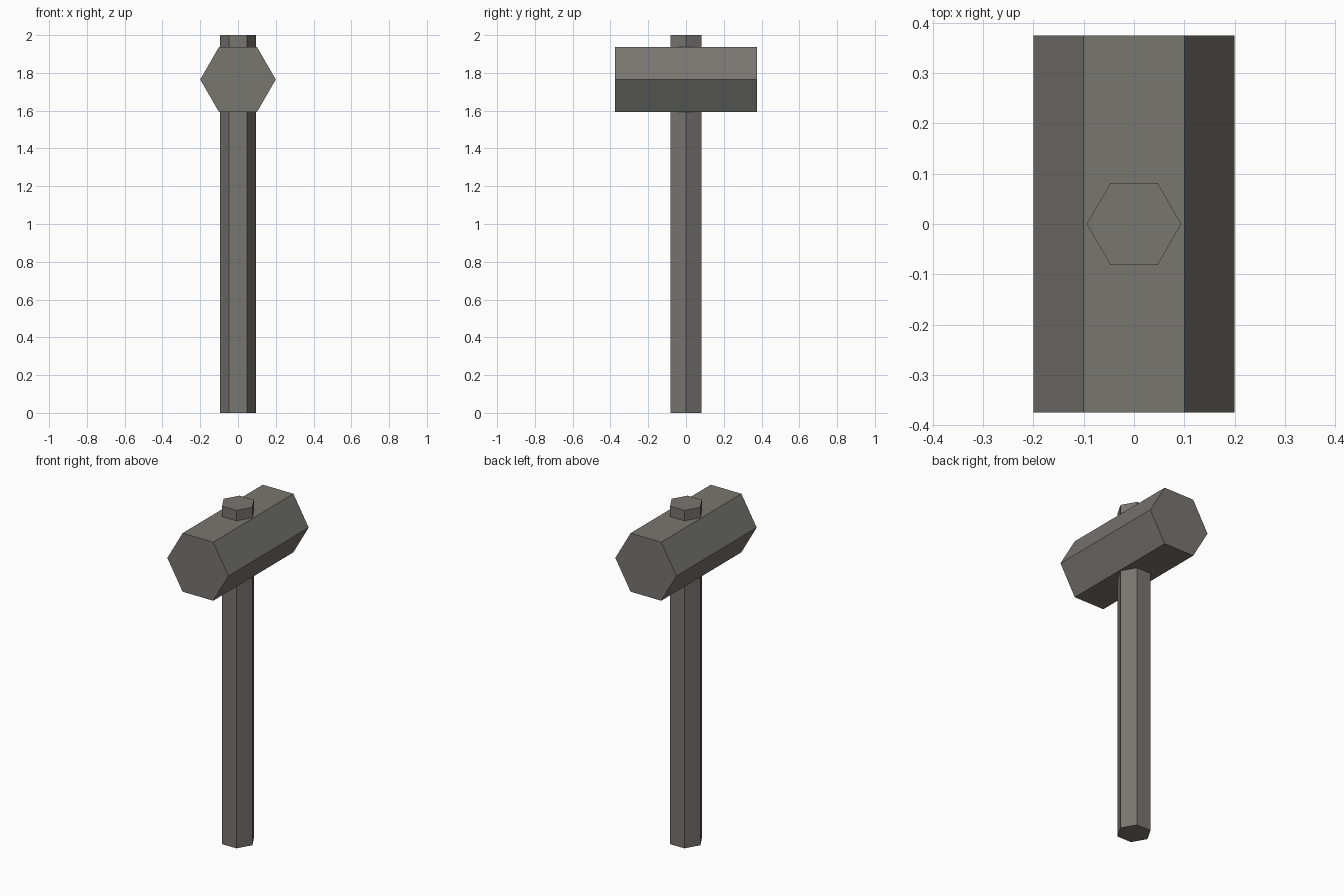
import bpy, bmesh, math
from mathutils import Matrix

if "Cube" in bpy.data.objects:
    bpy.data.objects.remove(bpy.data.objects["Cube"])

# one warm grey for the whole tool
grey = bpy.data.materials.new("warm grey")
grey.diffuse_color = (0.185, 0.181, 0.162, 1)
grey.use_nodes = True
grey.node_tree.nodes["Principled BSDF"].inputs["Base Color"].default_value = grey.diffuse_color


def hex_prism(name, radius, length, matrix):
    """Six-sided prism along local z, corners on local +x and -x."""
    bm = bmesh.new()
    ring = [bm.verts.new((radius * math.cos(math.tau * i / 6),
                          radius * math.sin(math.tau * i / 6),
                          -length / 2)) for i in range(6)]
    base = bm.faces.new(ring)
    top = bmesh.ops.extrude_face_region(bm, geom=[base], use_keep_orig=True)
    verts = [g for g in top["geom"] if isinstance(g, bmesh.types.BMVert)]
    bmesh.ops.translate(bm, verts=verts, vec=(0, 0, length))
    bm.transform(matrix)
    bmesh.ops.recalc_face_normals(bm, faces=bm.faces)
    mesh = bpy.data.meshes.new(name)
    bm.to_mesh(mesh)
    bm.free()
    mesh.materials.append(grey)
    obj = bpy.data.objects.new(name, mesh)
    bpy.context.collection.objects.link(obj)
    return obj


# upright handle, poking out above the head
hex_prism("handle", 0.094, 2.0, Matrix.Translation((0, 0, 1.0)))

# head lying front to back
hex_prism("hammer_head", 0.2, 0.75,
          Matrix.Translation((0, 0, 1.765)) @ Matrix.Rotation(math.pi / 2, 4, "X"))
